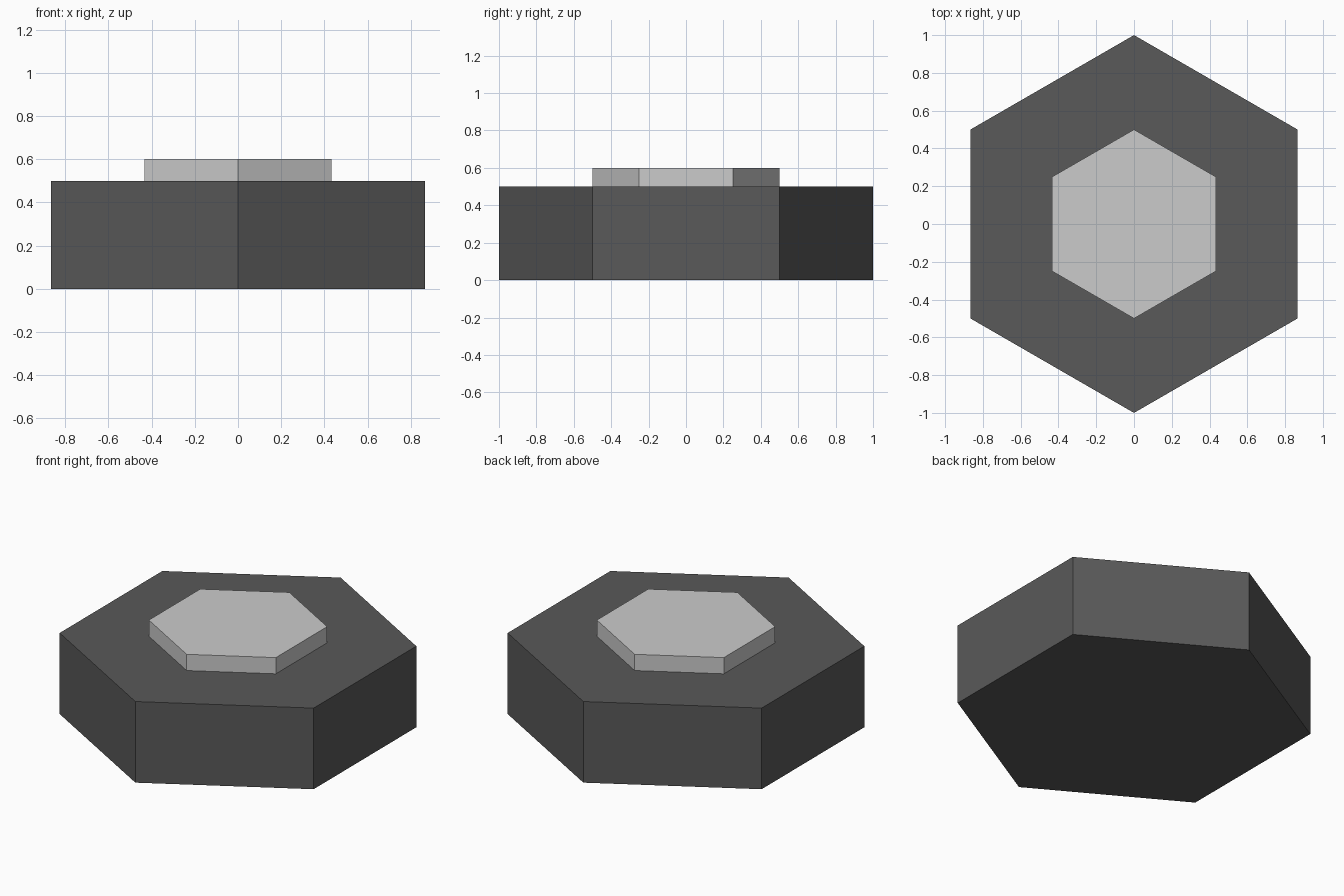
import bpy

if "Cube" in bpy.data.objects:
    bpy.data.objects.remove(bpy.data.objects["Cube"])


def hex_prism(name, radius, z_bottom, z_top, shade):
    """Upright six-sided prism with corners pointing along +y and -y."""
    bpy.ops.mesh.primitive_cylinder_add(
        vertices=6, radius=radius, depth=z_top - z_bottom,
        location=(0, 0, (z_bottom + z_top) / 2))
    obj = bpy.context.object
    obj.name = name
    mat = bpy.data.materials.new(name + "_grey")
    mat.diffuse_color = (shade, shade, shade, 1)
    mat.use_nodes = True
    mat.node_tree.nodes["Principled BSDF"].inputs["Base Color"].default_value = mat.diffuse_color
    obj.data.materials.append(mat)
    return obj


# Wide dark base
hex_prism("base", 1.0, 0.0, 0.5, 0.1)

# Thin light plate centred on top
hex_prism("top_plate", 0.5, 0.5, 0.6, 0.6)
